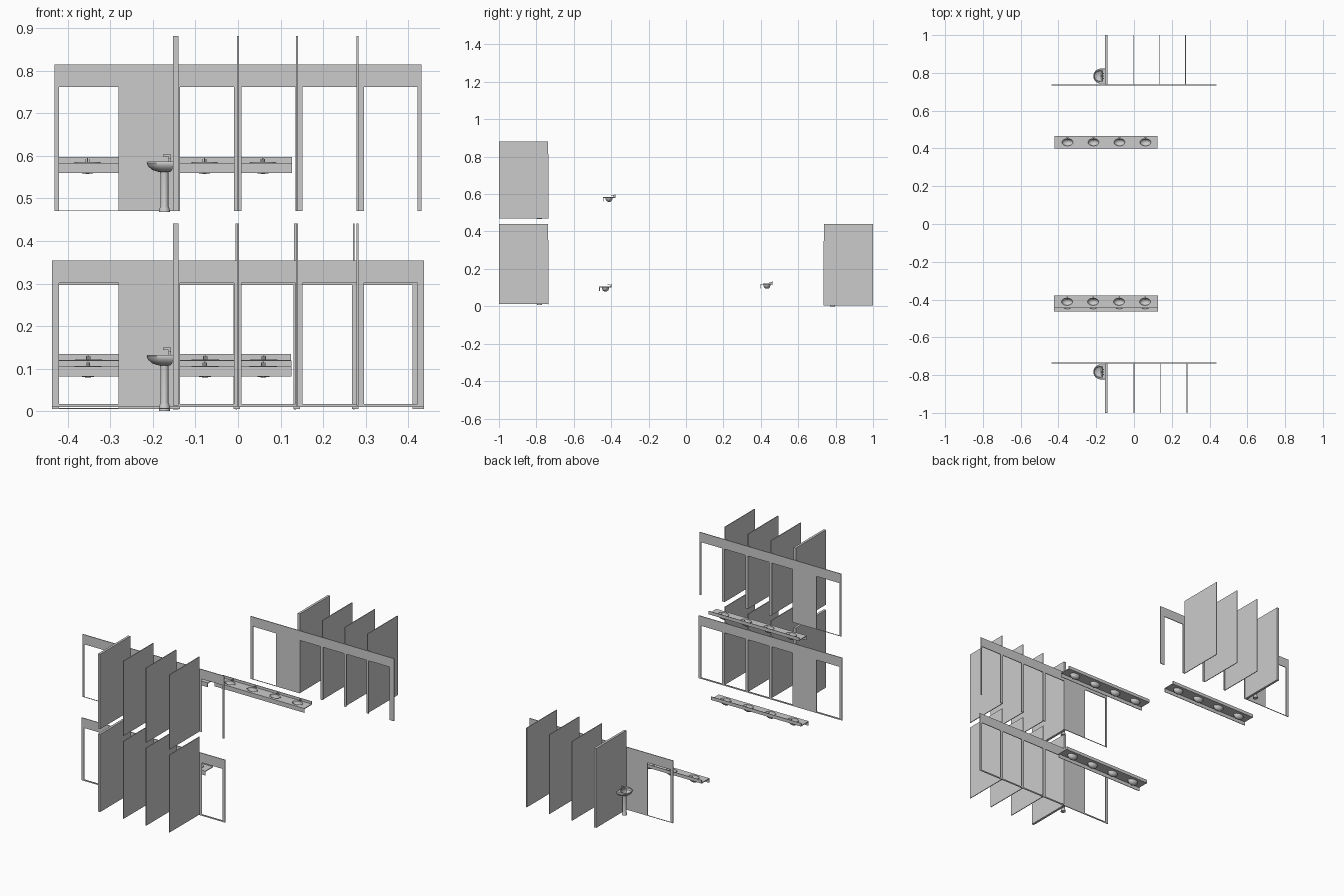
import bpy, bmesh, math

if "Cube" in bpy.data.objects:
    bpy.data.objects.remove(bpy.data.objects["Cube"])


def finish(bm, name, smooth=False):
    bmesh.ops.recalc_face_normals(bm, faces=bm.faces)
    me = bpy.data.meshes.new(name)
    bm.to_mesh(me)
    bm.free()
    ob = bpy.data.objects.new(name, me)
    bpy.context.collection.objects.link(ob)
    if smooth:
        bpy.ops.object.select_all(action='DESELECT')
        ob.select_set(True)
        bpy.context.view_layer.objects.active = ob
        bpy.ops.object.shade_smooth_by_angle(angle=math.radians(40))
    return ob


def add_box(bm, x0, x1, y0, y1, z0, z1):
    vs = bmesh.ops.create_cube(bm, size=1)['verts']
    for v in vs:
        v.co = ((x0 + x1) / 2 + v.co.x * (x1 - x0),
                (y0 + y1) / 2 + v.co.y * (y1 - y0),
                (z0 + z1) / 2 + v.co.z * (z1 - z0))


def box(name, *b):
    bm = bmesh.new()
    add_box(bm, *b)
    return finish(bm, name)


def skin(bm, rings, cap_start=False, cap_end=False):
    loops = [[bm.verts.new(p) for p in r] for r in rings]
    n = len(loops[0])
    for a, b in zip(loops, loops[1:]):
        for i in range(n):
            bm.faces.new((a[i], a[(i + 1) % n], b[(i + 1) % n], b[i]))
    if cap_start:
        bm.faces.new(loops[0])
    if cap_end:
        bm.faces.new(loops[-1])


def ellipse(cx, cy, z, rx, ry, n=28):
    return [(cx + rx * math.cos(2 * math.pi * i / n),
             cy + ry * math.sin(2 * math.pi * i / n), z) for i in range(n)]


def d_shape(cx, cy, z, s, depth=0.062, half=0.04, inset=0.0):
    # straight edge against the wall, rounded towards -x
    arc = [math.pi / 2 + math.pi * i / 20 for i in range(21)]
    xs = cx - inset
    pts = [(xs, cy - half * s, z), (xs, cy + half * s, z)]
    pts += [(xs - 0.022 * s + (depth - 0.022) * s * math.cos(a),
             cy + half * s * math.sin(a), z) for a in arc]
    return pts[1:] + pts[:1]


# front wall with door openings, open at the floor
def door_wall(name, x0, x1, openings, y0, y1, z0, z1, head):
    pts = [(x0, z0)]
    for a, b in openings:
        pts += [(a, z0), (a, head), (b, head), (b, z0)]
    pts += [(x1, z0), (x1, z1), (x0, z1)]
    bm = bmesh.new()
    f = bm.faces.new([bm.verts.new((x, y0, z)) for x, z in pts])
    ext = bmesh.ops.extrude_face_region(bm, geom=[f])['geom']
    for v in ext:
        if isinstance(v, bmesh.types.BMVert):
            v.co.y = y1
    finish(bm, name)


# washbasin on a column, fixed to the thick partition
def pedestal_basin(tag, x, y, floor, rim):
    bm = bmesh.new()
    rings = [d_shape(x, y, rim - 0.025, 0.42, inset=0.006),
             d_shape(x, y, rim - 0.020, 0.75, inset=0.002),
             d_shape(x, y, rim - 0.011, 0.95),
             d_shape(x, y, rim - 0.003, 1.0),
             d_shape(x, y, rim, 0.97),
             d_shape(x, y, rim, 0.74, inset=0.013),
             d_shape(x, y, rim - 0.010, 0.66, inset=0.015),
             d_shape(x, y, rim - 0.017, 0.35, inset=0.022)]
    skin(bm, rings, True, True)
    finish(bm, tag + "_basin", True)
    bm = bmesh.new()
    cx = x - 0.02
    skin(bm, [ellipse(cx, y, floor, .013, .014), ellipse(cx, y, floor + .008, .012, .013),
              ellipse(cx, y, floor + .014, .009, .010),
              ellipse(cx, y, rim - .02, .010, .012)], True, True)
    finish(bm, tag + "_basin_column", True)
    bm = bmesh.new()
    add_box(bm, x - .010, x - .005, y - .003, y + .003, rim, rim + .017)
    add_box(bm, x - .024, x - .005, y - .003, y + .003, rim + .012, rim + .017)
    for s in (-1, 1):
        add_box(bm, x - .011, x - .005, y + s * .013 - .003, y + s * .013 + .003, rim, rim + .008)
    finish(bm, tag + "_basin_tap")


# long counter: top, apron, splashback, four oval bowls with taps
def counter(tag, x0, x1, y0, y1, z):
    top = box(tag + "_counter_top", x0, x1, y0, y1, z - .004, z)
    box(tag + "_counter_apron", x0, x1, y0, y0 + .003, z - .024, z - .004)
    box(tag + "_splashback", x0, x1, y1 - .003, y1, z, z + .014)
    cy = (y0 + y1) / 2
    cut, bowls, taps = bmesh.new(), bmesh.new(), bmesh.new()
    for i in range(4):
        cx = x0 + 0.070 + i * 0.1375
        skin(cut, [ellipse(cx, cy, z - .02, .029, .019),
                   ellipse(cx, cy, z + .02, .029, .019)], True, True)
        prof = [(1.10, .0002), (1.10, .0015), (1.0, .0015), (.93, -.009), (.75, -.017),
                (.45, -.022), (.12, -.0235), (.12, -.026), (.48, -.0245),
                (.80, -.019), (.98, -.010), (1.02, -.004)]
        # open bowl shell: inside, then outside
        skin(bowls, [ellipse(cx, cy, z + h, .029 * k, .019 * k) for k, h in prof[:7]],
             cap_end=True)
        skin(bowls, [ellipse(cx, cy, z + h, .029 * k, .019 * k) for k, h in prof[7:]],
             cap_start=True)
        ty = y1 - .008
        add_box(taps, cx - .0015, cx + .0015, ty - .0015, ty + .0015, z, z + .010)
        add_box(taps, cx - .0015, cx + .0015, ty - .014, ty + .0015, z + .008, z + .011)
        for s in (-1, 1):
            add_box(taps, cx + s * .004 - .001, cx + s * .004 + .001,
                    ty - .0015, ty + .0015, z, z + .009)
    cutter = finish(cut, tag + "_bowl_cutter")
    cutter.hide_render = True
    cutter.hide_viewport = False
    m = top.modifiers.new("bowl_holes", 'BOOLEAN')
    m.operation = 'DIFFERENCE'
    m.object = cutter
    m.solver = 'EXACT'
    # apply, then drop the cutter
    bpy.context.view_layer.update()
    dg = bpy.context.evaluated_depsgraph_get()
    me = bpy.data.meshes.new_from_object(top.evaluated_get(dg))
    top.modifiers.clear()
    top.data = me
    bpy.data.objects.remove(cutter)
    finish(bowls, tag + "_bowls", True)
    finish(taps, tag + "_taps")


# one washroom: wall, thresholds, partitions, basin
def washroom(tag, side, z0, zpart, ztop, x0, x1, openings, parts, rim, full_rail, floor):
    ya, yb, yc = sorted((side * .734, side * .738)), side * .738, side * 1.0
    door_wall(tag + "_door_wall", x0, x1, openings, ya[0], ya[1], z0, z0 + .345, z0 + .292)
    rail_h = .007 if full_rail else .002
    for i, (a, b) in enumerate(openings if full_rail else openings[:1]):
        box(f"{tag}_threshold_{i}", a, b, ya[0], ya[1], z0, z0 + rail_h)
    y0, y1 = sorted((yb, yc))
    for i, x in enumerate(parts):
        t = .0065 if i == 0 else .002
        box(f"{tag}_partition_{i}", x - t, x + t, y0, y1, zpart, ztop)
    pedestal_basin(tag, parts[0] - .0065, side * .783, floor, rim)


front_open = [(-.421, -.281), (-.136, -.009), (.008, .135), (.152, .28), (.296, .422)]
back_open = [(-.421, -.281), (-.137, -.010), (.005, .131), (.146, .268), (.283, .410)]
front_parts = [-.1465, 0, .139, .281]
back_parts = [-.1465, -.004, .134, .272]

washroom("lower", -1, .009, .013, .441, -.437, .437, front_open, front_parts, .132, True, .006)
washroom("upper", -1, .470, .470, .882, -.432, .432, front_open, front_parts, .587, False, .468)
washroom("rear", 1, .005, .004, .441, -.437, .437, back_open, back_parts, .135, False, 0)

counter("lower", -.423, .126, -.464, -.397, .105)
counter("upper", -.424, .127, -.445, -.378, .584)
counter("rear", -.422, .125, .399, .466, .120)
